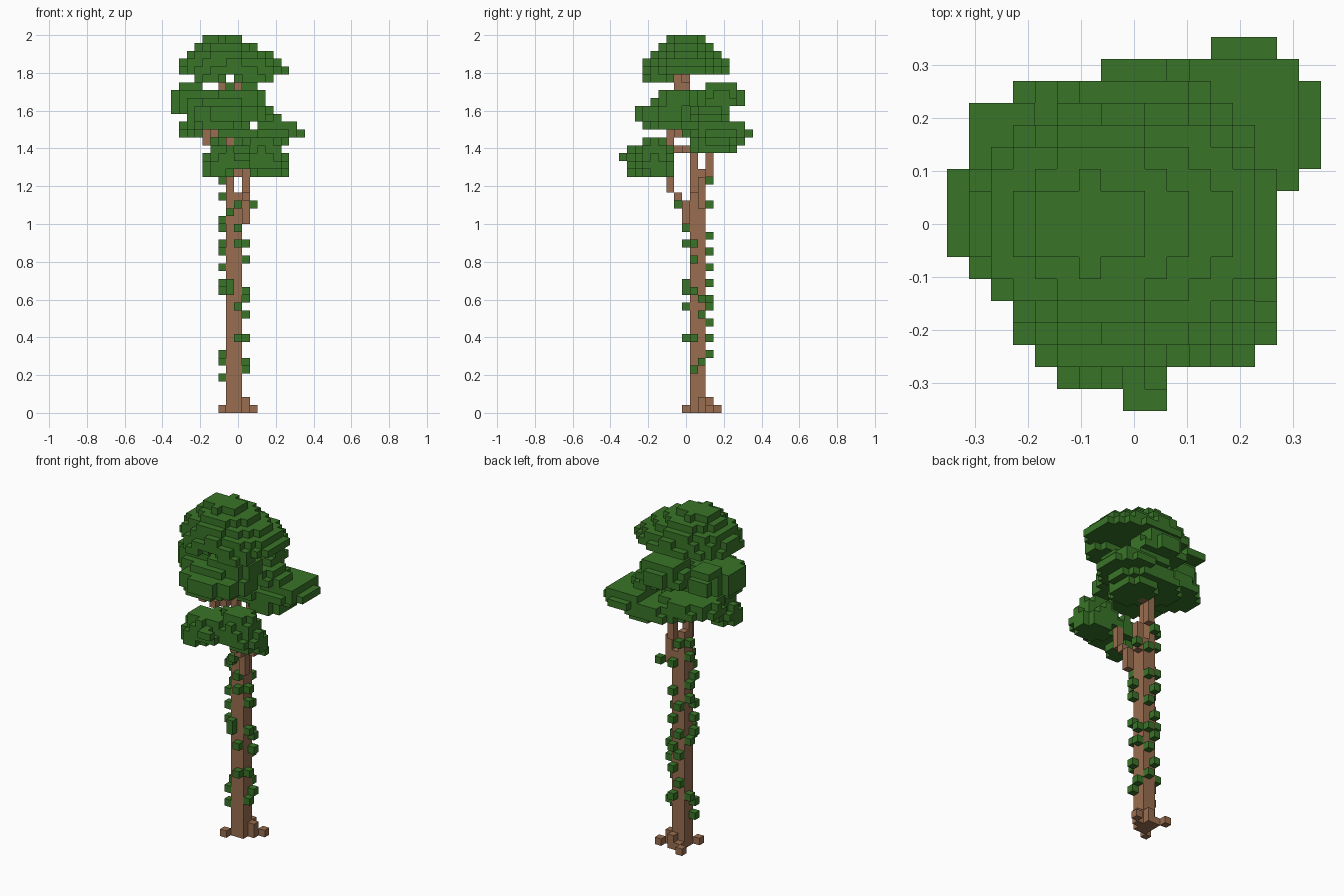
import bpy
import bmesh
from mathutils import Vector

if "Cube" in bpy.data.objects:
    bpy.data.objects.remove(bpy.data.objects["Cube"], do_unlink=True)

CELL = 2 / 48          # edge of one block
ORIGIN = Vector((8, 8, -0.5))
AXES = [Vector(a) for a in ((1, 0, 0), (0, 1, 0), (0, 0, 1))]


def material(name, colour):
    mat = bpy.data.materials.new(name)
    mat.use_nodes = True
    mat.diffuse_color = (*colour, 1)
    bsdf = mat.node_tree.nodes["Principled BSDF"]
    bsdf.inputs["Base Color"].default_value = (*colour, 1)
    bsdf.inputs["Roughness"].default_value = 0.9
    return mat


bark = material("bark brown", (0.32, 0.155, 0.08))
leaf = material("leaf green", (0.041, 0.175, 0.021))

parts = {}             # part name -> (blocks, material)
taken = set()


def add_part(name, blocks, mat):
    """Claim free grid blocks for a part."""
    fresh = set(blocks) - taken
    taken.update(fresh)
    parts[name] = (fresh, mat)


def box(low, high):
    """Solid cuboid of blocks between two corner blocks."""
    return [(i, j, k) for i in range(low[0], high[0] + 1)
            for j in range(low[1], high[1] + 1)
            for k in range(low[2], high[2] + 1)]


def dome(low, high, taper=0.0, lean=0.0):
    """Stack of round layers that narrows upward and leans along x."""
    centre = (Vector(low) + Vector(high)) / 2
    radius = (Vector(high) - Vector(low) + Vector((1, 1, 1))) / 2
    blocks = []
    for i, j, k in box(low, high):
        t = (k - low[2]) / max(high[2] - low[2], 1)
        scale = 1 - taper * t ** 1.5
        x = (i - centre.x - lean * t) / (radius.x * scale)
        y = (j - centre.y) / (radius.y * scale)
        if x * x + y * y <= 1:
            blocks.append((i, j, k))
    return blocks


def path(*points):
    """Blocks along a bent line."""
    blocks = []
    for a, b in zip(points, points[1:]):
        a, b = Vector(a), Vector(b)
        steps = int(max(abs(c) for c in b - a))
        for s in range(steps + 1):
            blocks.append(tuple(int(c + 0.5) for c in a.lerp(b, s / steps)))
    return blocks


# Trunk with its roots
add_part("trunk", box((7, 9, 0), (8, 10, 27)) + box((7, 9, 28), (7, 10, 30))
         + box((7, 9, 31), (7, 9, 39)), bark)
add_part("roots", path((9, 10, 0), (9, 10, 1)) + path((8, 11, 0), (8, 11, 1))
         + [(6, 8, 0), (10, 11, 0), (6, 12, 0), (7, 11, 0)], bark)

# Branches
add_part("front_branch", path((9, 8, 24), (9, 8, 26), (9, 6, 28),
                              (9, 6, 30), (10, 5, 31)), bark)
add_part("back_branch", path((9, 10, 26), (9, 10, 29), (8, 11, 30),
                             (8, 11, 33), (11, 12, 34)), bark)
add_part("side_branch", path((7, 9, 32), (4, 6, 34), (4, 6, 35), (5, 7, 35)),
         bark)
add_part("upper_branches", path((7, 9, 36), (9, 11, 38))
         + path((7, 9, 40), (6, 8, 41), (6, 8, 42))
         + path((7, 9, 40), (8, 7, 41), (8, 7, 42)), bark)

# Leaf clumps
add_part("crown_leaves", dome((1, 3, 43), (14, 13, 47), 0.62, -1.5)
         + dome((3, 3, 42), (6, 6, 42)) + dome((8, 3, 42), (12, 6, 42)), leaf)
add_part("upper_back_leaves", dome((6, 9, 38), (12, 13, 38))
         + dome((5, 10, 39), (11, 15, 41), 0.2)
         + dome((1, 11, 41), (3, 13, 41)), leaf)
add_part("middle_leaves", dome((2, 3, 36), (9, 9, 36))
         + dome((2, 2, 37), (11, 10, 38)) + dome((1, 4, 39), (11, 10, 39))
         + dome((0, 5, 38), (6, 12, 40), 0.15, -0.5)
         + dome((5, 5, 40), (11, 9, 40)), leaf)
add_part("back_right_leaves", dome((1, 8, 35), (9, 14, 36), 0.1), leaf)
add_part("back_left_leaves", dome((10, 9, 35), (16, 16, 36), 0.15)
         + dome((10, 9, 37), (13, 13, 37)) + dome((6, 8, 35), (12, 15, 35))
         + dome((5, 9, 34), (14, 15, 34)) + dome((9, 9, 33), (13, 14, 33)), leaf)
add_part("low_front_leaves", dome((4, 1, 31), (10, 5, 33), 0.2)
         + dome((4, 1, 30), (7, 4, 30)) + path((8, 0, 32), (9, 0, 32)), leaf)
add_part("low_side_leaves", dome((8, 2, 31), (14, 6, 34), 0.35)
         + dome((10, 3, 30), (14, 6, 30)), leaf)

# Climbing leaves on the four sides of the trunk
right_heights = [4, 6, 7, 16, 20, 23, 29, *range(15, 30, 3)]
back_heights = [*range(7, 14, 2), *range(14, 24, 2), 26, 29]
add_part("vine_right", [(6, 9 + k % 2, k) for k in right_heights], leaf)
add_part("vine_left", [(9, 10 - k % 2, k) for k in (5, 6, 9, 12, 14, 15, 19, 21)]
         + [(10, 11, 26)], leaf)
add_part("vine_front", [(8, 8, k) for k in (9, 13, 21, 23)]
         + [(7, 8, 15), (7, 8, 16), (7, 8, 25), (8, 7, 26)], leaf)
add_part("vine_back", [(7 + k // 2 % 2, 11, k) for k in back_heights], leaf)


def build(name, blocks, mat):
    """Mesh the outer faces of a part's blocks."""
    bm = bmesh.new()
    for block in sorted(blocks):
        centre = Vector(block) - ORIGIN
        for n in range(3):
            u, v = AXES[(n + 1) % 3], AXES[(n + 2) % 3]
            for side in (1, -1):
                out = AXES[n] * side
                if tuple(int(c) for c in Vector(block) + out) in taken:
                    continue
                ring = [(1, 1), (-1, 1), (-1, -1), (1, -1)][::side]
                bm.faces.new([bm.verts.new(
                    (centre + (out + u * a + v * b) / 2) * CELL)
                    for a, b in ring])
    bmesh.ops.remove_doubles(bm, verts=bm.verts[:], dist=CELL / 100)
    mesh = bpy.data.meshes.new(name)
    bm.to_mesh(mesh)
    bm.free()
    mesh.materials.append(mat)
    bpy.context.collection.objects.link(bpy.data.objects.new(name, mesh))


for part, (part_blocks, part_mat) in parts.items():
    build(part, part_blocks, part_mat)
